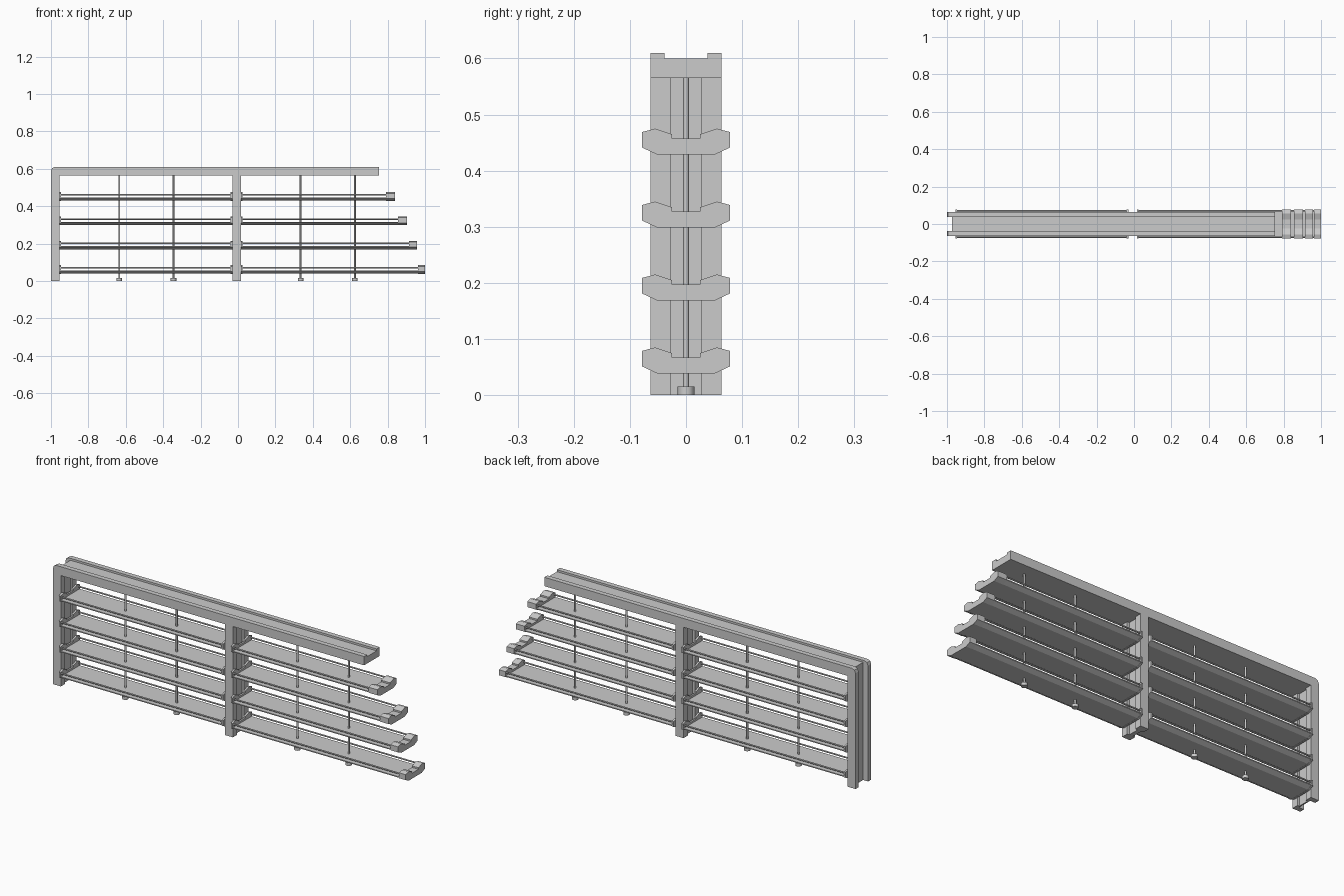
import bpy, bmesh
from mathutils import Vector

if "Cube" in bpy.data.objects:
    bpy.data.objects.remove(bpy.data.objects["Cube"])


def prism(name, pts, axis, a, b):
    """Extrude a 2D outline along an axis: x uses (y,z), y uses (x,z), z uses (x,y)."""
    def place(p, t):
        u, v = p
        return {'x': (t, u, v), 'y': (u, t, v), 'z': (u, v, t)}[axis]
    bm = bmesh.new()
    lo = [bm.verts.new(place(p, a)) for p in pts]
    hi = [bm.verts.new(place(p, b)) for p in pts]
    bm.faces.new(lo)
    bm.faces.new(hi)
    n = len(pts)
    for i in range(n):
        bm.faces.new((lo[i], lo[(i + 1) % n], hi[(i + 1) % n], hi[i]))
    bmesh.ops.recalc_face_normals(bm, faces=bm.faces)
    me = bpy.data.meshes.new(name)
    bm.to_mesh(me)
    bm.free()
    ob = bpy.data.objects.new(name, me)
    bpy.context.collection.objects.link(ob)
    return ob


def rod(name, p, q, r, sides=12):
    p, q = Vector(p), Vector(q)
    bpy.ops.mesh.primitive_cylinder_add(
        vertices=sides, radius=r, depth=(q - p).length, location=(p + q) / 2,
        rotation=(q - p).to_track_quat('Z', 'Y').to_euler())
    ob = bpy.context.object
    ob.name = name
    bpy.ops.object.shade_smooth_by_angle()
    return ob


def mirrored(half):
    """Complete a profile given for positive y."""
    return half + [(-u, v) for u, v in reversed(half)]


# Frame: front and back flanges share one outline
outline = [(-1, 0), (-1, .59), (-.994, .604), (-.98, .61), (.755, .61),
           (.755, .565), (.015, .565), (.015, 0), (-.03, 0), (-.03, .565),
           (-.955, .565), (-.955, 0)]
prism("front_frame", outline, 'y', -.063, -.038)
prism("back_frame", outline, 'y', .038, .063)

# Core of the top rail, leaving a shallow groove on top
prism("top_rail_core", mirrored([(.038, .565), (.038, .60)]), 'x', -.972, .755)

# Post cores, recessed between the flanges
prism("left_post_core",
      [(-.972, -.038), (-.955, -.038), (-.955, -.028), (-.965, -.028),
       (-.965, .028), (-.955, .028), (-.955, .038), (-.972, .038)], 'z', 0, .565)
prism("middle_post_core",
      [(-.03, -.038), (.015, -.038), (.015, -.028), (.003, -.028),
       (.003, .028), (.015, .028), (.015, .038), (-.03, .038),
       (-.03, .028), (-.018, .028), (-.018, -.028), (-.03, -.028)], 'z', 0, .565)

# Slats with end caps and side wires
for z, end, cap in ((.04, 1.0, .037), (.17, .957, .043), (.30, .903, .047), (.43, .84, .05)):
    slat = [(u, v + z) for u, v in mirrored([(.052, 0), (.076, .012), (.076, .017)])]
    cap_shape = [(u, v + z) for u, v in mirrored(
        [(.052, -.001), (.078, .011), (.078, .039), (.055, .045), (.025, .035), (.025, .027)])]
    for x0, x1, c1 in ((-.955, -.03, .009), (.015, end, cap)):
        prism("slat", slat, 'x', x0 + .004, x1 - .004)
        prism("slat_end_cap", cap_shape, 'x', x0, x0 + .009)
        prism("slat_end_cap", cap_shape, 'x', x1 - c1, x1)
        for y in (-.07, .07):
            rod("slat_wire", (x0 + .004, y, z + .031), (x1 - .004, y, z + .031), .004, 8)

# Vertical tie rods with feet
for x in (-.635, -.345, .335, .625):
    rod("tie_rod", (x, 0, .005), (x, 0, .57), .005)
    rod("tie_rod_foot", (x, 0, 0), (x, 0, .015), .015)
